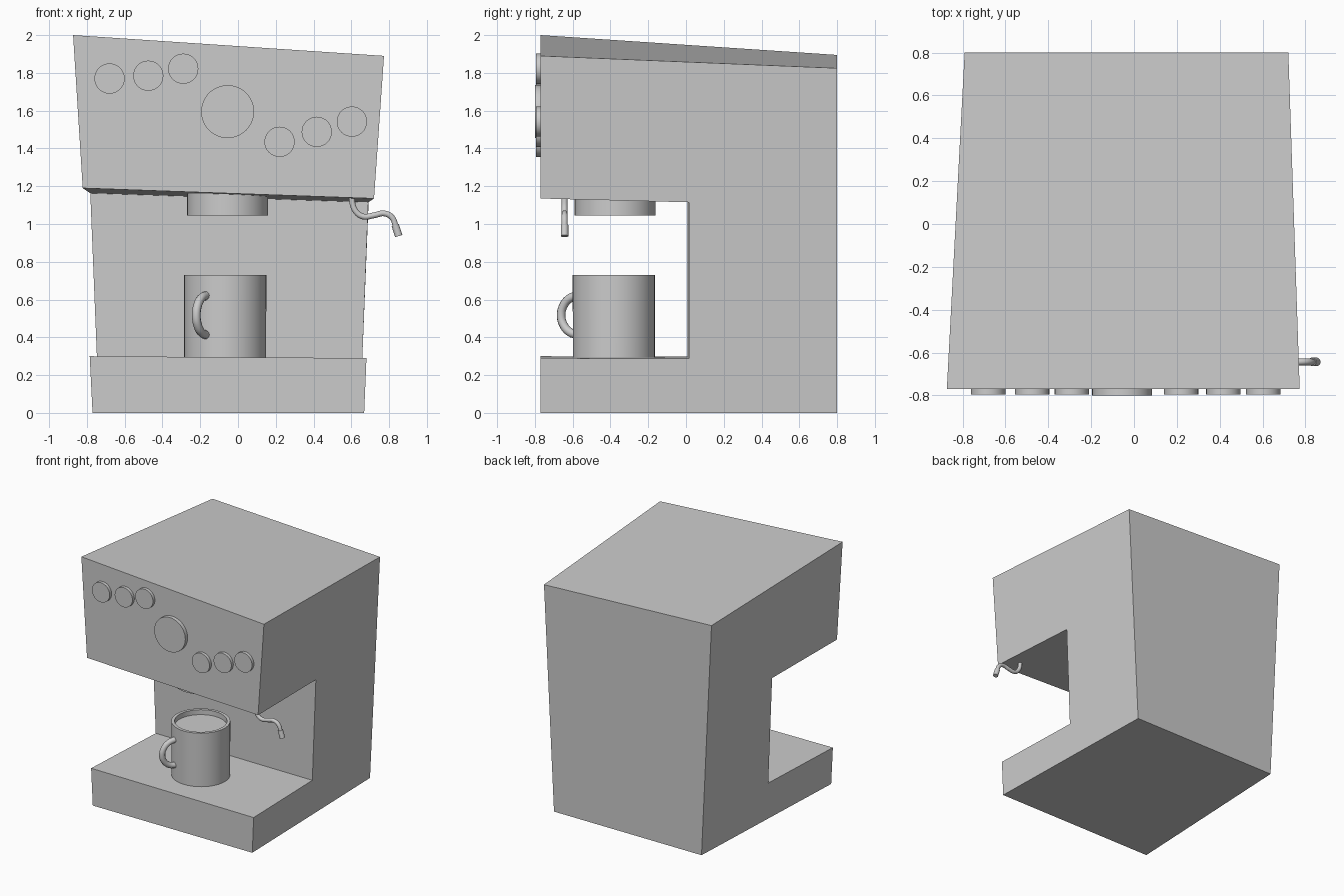
import bpy, math
from mathutils import Vector

if "Cube" in bpy.data.objects:
    bpy.data.objects.remove(bpy.data.objects["Cube"])


def make_mesh(name, verts, faces):
    mesh = bpy.data.meshes.new(name)
    mesh.from_pydata(verts, [], faces)
    obj = bpy.data.objects.new(name, mesh)
    bpy.context.collection.objects.link(obj)
    return obj


def smooth(obj, angle=35):
    bpy.ops.object.select_all(action='DESELECT')
    obj.select_set(True)
    bpy.context.view_layer.objects.active = obj
    bpy.ops.object.shade_smooth_by_angle(angle=math.radians(angle))


def rod(name, a, b, r, sides=32):
    a, b = Vector(a), Vector(b)
    bpy.ops.mesh.primitive_cylinder_add(
        vertices=sides, radius=r, depth=(b - a).length, location=(a + b) / 2,
        rotation=(b - a).to_track_quat('Z', 'Y').to_euler())
    obj = bpy.context.object
    obj.name = name
    smooth(obj)
    return obj


def lathe(name, profile, center, sides=32):
    verts, faces, n = [], [], len(profile)
    for r, z in profile:
        for i in range(sides):
            t = 2 * math.pi * i / sides
            verts.append((center[0] + r * math.cos(t), center[1] + r * math.sin(t), z))
    for k in range(n - 1):
        for i in range(sides):
            j = (i + 1) % sides
            faces.append((k * sides + i, k * sides + j, (k + 1) * sides + j, (k + 1) * sides + i))
    faces.append(tuple(reversed(range(sides))))
    faces.append(tuple(range((n - 1) * sides, n * sides)))
    obj = make_mesh(name, verts, faces)
    smooth(obj)
    return obj


def tube(name, points, r):
    curve = bpy.data.curves.new(name, 'CURVE')
    curve.dimensions = '3D'
    curve.bevel_depth = r
    curve.bevel_resolution = 3
    curve.use_fill_caps = True
    curve.resolution_u = 5
    spline = curve.splines.new('BEZIER')
    spline.bezier_points.add(len(points) - 1)
    for bp, p in zip(spline.bezier_points, points):
        bp.co = p
        bp.handle_left_type = bp.handle_right_type = 'AUTO'
    obj = bpy.data.objects.new(name, curve)
    bpy.context.collection.objects.link(obj)
    return obj


# Skewed C-shaped housing: matching left and right side profiles
left = [(-.77, -.77, 0), (-.70, .80, 0), (-.79, .80, 1.895), (-.873, -.77, 2.0),
        (-.822, -.77, 1.19), (-.782, .008, 1.163), (-.747, .008, .298), (-.785, -.77, .30)]
right = [(.668, -.77, 0), (.63, .80, 0), (.72, .80, 1.825), (.773, -.77, 1.89),
         (.72, -.77, 1.135), (.69, .017, 1.115), (.658, .017, .287), (.68, -.77, .29)]
n = len(left)
faces = [tuple(reversed(range(n))), tuple(range(n, 2 * n))]
faces += [(i, (i + 1) % n, n + (i + 1) % n, n + i) for i in range(n)]
make_mesh("machine_body", left + right, faces)

# Front dial and buttons
rod("pressure_dial", (-.055, -.76, 1.595), (-.055, -.80, 1.595), .14, 48)
for i, (x, z) in enumerate([(-.68, 1.77), (-.475, 1.785), (-.29, 1.822),
                            (.22, 1.435), (.417, 1.488), (.603, 1.542)]):
    rod(f"button_{i + 1}", (x, -.76, z), (x, -.795, z), .08)

# Brew head under the overhang
rod("brew_head", (-.055, -.375, 1.045), (-.055, -.375, 1.18), .214, 48)

# Cup with rim and liquid surface
cup = Vector((-.068, -.382, 0))
lathe("cup", [(.217, .29), (.218, .73), (.194, .73), (.194, .69)], cup, 40)

# Cup handle: half ring on the front-left of the cup
out = Vector((-.48, -.877, 0))
arc = [math.radians(a) for a in range(-90, 91, 30)]
tube("cup_handle", [cup + out * (.208 + .11 * math.cos(a)) + Vector((0, 0, .517 + .105 * math.sin(a)))
                    for a in arc], .023)

# Steam wand and nozzle
path = [(.6, 1.15), (.618, 1.075), (.66, 1.04), (.72, 1.046),
        (.775, 1.056), (.815, 1.035), (.837, .98)]
tube("steam_wand", [(x, -.643, z) for x, z in path], .016)
rod("steam_nozzle", (.832, -.643, .995), (.851, -.643, .936), .02, 24)
